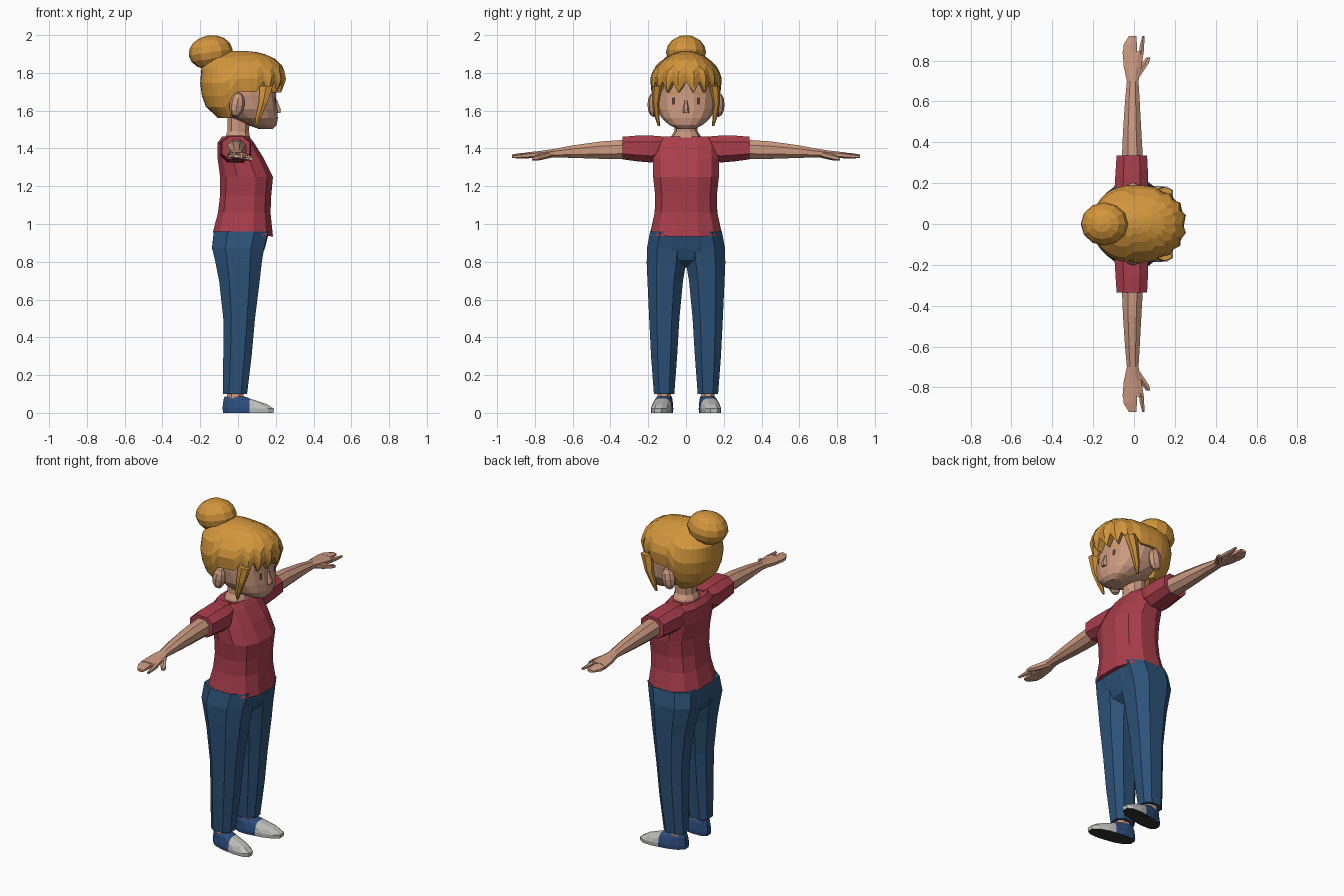
import bpy, bmesh, math
from mathutils import Vector

if "Cube" in bpy.data.objects:
    bpy.data.objects.remove(bpy.data.objects["Cube"])


def material(name, rgb):
    m = bpy.data.materials.new(name)
    m.diffuse_color = (*rgb, 1)
    m.use_nodes = True
    m.node_tree.nodes["Principled BSDF"].inputs["Base Color"].default_value = m.diffuse_color
    return m


SKIN = material("skin", (0.60, 0.32, 0.215))
HAIR = material("golden hair", (0.64, 0.30, 0.045))
SHIRT = material("red shirt", (0.40, 0.048, 0.072))
DENIM = material("blue trousers", (0.025, 0.085, 0.19))
SHOE = material("blue shoe", (0.026, 0.075, 0.21))
TOE = material("grey toe", (0.52, 0.52, 0.51))
SOLE = material("dark sole", (0.03, 0.03, 0.033))
EYE = material("dark brown eye", (0.09, 0.04, 0.025))


def finish(name, bm, mats, mirror=False):
    bmesh.ops.recalc_face_normals(bm, faces=bm.faces)
    me = bpy.data.meshes.new(name)
    bm.to_mesh(me)
    bm.free()
    for m in mats:
        me.materials.append(m)
    ob = bpy.data.objects.new(name, me)
    bpy.context.collection.objects.link(ob)
    if mirror:
        mod = ob.modifiers.new("mirror", 'MIRROR')
        mod.use_axis = (False, True, False)
        mod.use_mirror_merge = False
    return ob


def skin_rings(bm, rings, caps=True):
    vs = [[bm.verts.new(p) for p in r] for r in rings]
    n = len(rings[0])
    for a, b in zip(vs, vs[1:]):
        for i in range(n):
            j = (i + 1) % n
            bm.faces.new((a[i], a[j], b[j], b[i]))
    if caps:
        bm.faces.new(vs[0])
        bm.faces.new(vs[-1])


def section(axis, pos, u0, u1, v0, v1, n, e):
    """Superelliptic ring fitted to a box; u is x, v is y (axis Z) or z (axis Y)."""
    pts = []
    for i in range(n):
        a = 2 * math.pi * (i + 0.5) / n
        c, s = math.cos(a), math.sin(a)
        pts.append((math.copysign(abs(c) ** (2 / e), c), math.copysign(abs(s) ** (2 / e), s)))
    mu, mv = max(p[0] for p in pts), max(p[1] for p in pts)
    out = []
    for p, q in pts:
        u = (u0 + u1) / 2 + p / mu * (u1 - u0) / 2
        v = (v0 + v1) / 2 + q / mv * (v1 - v0) / 2
        out.append(Vector((u, v, pos) if axis == 'Z' else (u, pos, v)))
    return out


def loft(name, axis, rows, mat, n=8, e=2.2, mirror=False):
    bm = bmesh.new()
    skin_rings(bm, [section(axis, *r, n, e) for r in rows])
    return finish(name, bm, [mat], mirror)


def ball(name, loc, radii, mat, mirror=False, seg=10, rings=7, tilt=0.0):
    bm = bmesh.new()
    bmesh.ops.create_uvsphere(bm, u_segments=seg, v_segments=rings, radius=1)
    for v in bm.verts:
        p = Vector((v.co.x * radii[0], v.co.y * radii[1], v.co.z * radii[2]))
        c, s = math.cos(tilt), math.sin(tilt)
        v.co = Vector((p.x * c + p.z * s, p.y, p.z * c - p.x * s)) + Vector(loc)
    return finish(name, bm, [mat], mirror)


# Shoes: toes splayed outward, grey toe cap, dark underside
bm = bmesh.new()
skin_rings(bm, [section('Z', *r, 12, 2.5) for r in (
    (0, -.078, .188, .068, .168), (.022, -.082, .19, .066, .17), (.045, -.08, .155, .07, .166),
    (.07, -.077, .08, .075, .16), (.088, -.07, .03, .082, .152))])
for v in bm.verts:
    v.co.y += 0.16 * v.co.x
bmesh.ops.bisect_plane(bm, geom=bm.verts[:] + bm.edges[:] + bm.faces[:],
                       plane_co=(.06, 0, 0), plane_no=(1, 0, 0))
for f in bm.faces:
    c = f.calc_center_median()
    f.material_index = 2 if c.z < .003 else (1 if c.x > .06 else 0)
finish("shoe", bm, [SHOE, TOE, SOLE], True)

# Ankles and trousers
loft("ankle", 'Z', [(.06, -.058, .028, .08, .152), (.13, -.058, .03, .08, .152)], SKIN, mirror=True)
loft("trouser_leg", 'Z', [
    (.1, -.08, .048, .062, .17), (.3, -.078, .072, .047, .185), (.5, -.078, .09, .035, .195),
    (.7, -.1, .115, .016, .204), (.79, -.118, .125, .0, .208), (.87, -.136, .138, -.01, .207),
    (.96, -.128, .16, -.02, .19)], DENIM, e=2.5, mirror=True)
loft("trouser_seat", 'Z', [
    (.77, -.045, .06, -.05, .05), (.81, -.115, .118, -.14, .14), (.87, -.138, .142, -.195, .195),
    (.96, -.128, .165, -.187, .187)], DENIM, n=12, e=2.6)

# Shirt and sleeves
shirt = loft("shirt", 'Z', [
    (.945, -.133, .185, -.19, .19), (1.06, -.106, .172, -.166, .166), (1.15, -.095, .176, -.163, .163),
    (1.25, -.095, .185, -.174, .174), (1.35, -.108, .135, -.175, .175), (1.43, -.108, .085, -.17, .17),
    (1.462, -.085, .06, -.14, .14), (1.455, -.07, .05, -.08, .08)], SHIRT, n=12, e=2.5)
for v in shirt.data.vertices:
    if v.co.z < 1:
        v.co.z -= 0.07 * (v.co.x - .03)
loft("sleeve", 'Y', [
    (.1, -.08, .055, 1.37, 1.462), (.18, -.095, .07, 1.325, 1.468), (.26, -.09, .068, 1.332, 1.468),
    (.335, -.085, .064, 1.342, 1.462)], SHIRT, e=2.6, mirror=True)

# Arms, fingers and thumbs
loft("arm", 'Y', [
    (.3, -.06, .045, 1.345, 1.447), (.45, -.054, .036, 1.345, 1.437), (.6, -.044, .028, 1.35, 1.416),
    (.7, -.035, .022, 1.353, 1.397), (.77, -.05, .036, 1.35, 1.387), (.845, -.056, .048, 1.348, 1.379)],
    SKIN, mirror=True)
loft("fingers", 'Y', [
    (.83, -.055, .014, 1.348, 1.379), (.88, -.05, .014, 1.346, 1.375), (.92, -.025, .012, 1.35, 1.368)],
    SKIN, n=6, mirror=True)
loft("forefinger", 'Y', [
    (.83, .022, .047, 1.348, 1.378), (.88, .03, .05, 1.348, 1.37), (.92, .04, .052, 1.35, 1.364)],
    SKIN, n=6, mirror=True)
loft("thumb", 'Y', [
    (.71, -.015, .02, 1.352, 1.39), (.76, .015, .054, 1.34, 1.376), (.79, .038, .074, 1.335, 1.365),
    (.815, .06, .08, 1.335, 1.355)], SKIN, n=6, mirror=True)

# Neck, with a wider base filling the neckline
loft("neck", 'Z', [(1.43, -.075, .07, -.09, .09), (1.466, -.066, .062, -.078, .078),
                   (1.49, -.056, .058, -.062, .062), (1.6, -.056, .065, -.062, .062)], SKIN, n=10)

# Head
head = loft("head", 'Z', [
    (1.503, .11, .185, -.045, .045), (1.525, .05, .205, -.09, .09), (1.56, -.03, .211, -.128, .128),
    (1.61, -.12, .207, -.156, .156), (1.68, -.16, .2, -.166, .166), (1.76, -.165, .198, -.166, .166),
    (1.84, -.14, .17, -.135, .135)], SKIN, n=16, e=2.4)
ball("ear", (-.005, .172, 1.632), (.04, .032, .066), SKIN, True, 8, 6, 0.15)
loft("nose", 'Z', [(1.588, .185, .224, -.018, .018), (1.605, .185, .227, -.017, .017),
                   (1.66, .185, .206, -.008, .008)], SKIN, n=6)

# Eyes and brows: thin plates laid on the face
bpy.context.view_layer.update()


def face_plate(name, y, z, w, h, mat):
    bm = bmesh.new()
    vs = []
    for dy, dz in ((-w, -h), (w, -h), (w, h), (-w, h)):
        hit, p, nrm, idx = head.ray_cast(Vector((1, y + dy, z + dz)), Vector((-1, 0, 0)))
        x = p.x if hit else .19
        vs.append(bm.verts.new((x + .003, y + dy, z + dz)))
    bm.faces.new(vs)
    finish(name, bm, [mat], True)


face_plate("eye", .065, 1.652, .008, .019, EYE)
face_plate("eyebrow", .068, 1.693, .024, .004, HAIR)

# Hair cap: one column per angle, with its own lower edge
PROFILE = ((1.55, .04, .09, .115), (1.58, .06, .135, .14), (1.63, .15, .178, .165),
           (1.70, .236, .197, .183), (1.77, .258, .202, .19), (1.83, .243, .193, .168),
           (1.88, .19, .155, .115), (1.908, .12, .09, .06), (1.917, .03, .03, .02))


def radii(z):
    z = min(max(z, PROFILE[0][0]), PROFILE[-1][0])
    for a, b in zip(PROFILE, PROFILE[1:]):
        if z <= b[0]:
            t = (z - a[0]) / (b[0] - a[0])
            return [p + (q - p) * t for p, q in zip(a[1:], b[1:])]


def lower_edge(k):
    k = min(k, 36 - k)              # steps of ten degrees from the front
    if k <= 6:
        return 1.695 if k % 2 else 1.755
    return 1.70 if k <= 9 else (1.60 if k == 10 else 1.56)


def hair_point(k, z, scale=1.0):
    front, back, side = radii(z)
    a = math.radians(k * 10)
    c, s = math.cos(a), math.sin(a)
    if min(k, 36 - k) <= 6 and z < 1.82:
        scale *= 1.0 if k % 2 else 0.965
    x = math.copysign(abs(c) ** .85, c) * (front if c > 0 else back)
    return Vector((x * scale, math.copysign(abs(s) ** .85, s) * side * scale, z))


bm = bmesh.new()
rings = [[hair_point(k, lower_edge(k), .72) for k in range(36)]]
for t in (0, .17, .33, .52, .74, .89, .97, 1):
    rings.append([hair_point(k, lower_edge(k) + (1.917 - lower_edge(k)) * t) for k in range(36)])
skin_rings(bm, rings)
finish("hair_cap", bm, [HAIR])

# Loose side locks and the bun
loft("side_lock", 'Z', [(1.52, .09, .104, .138, .15), (1.57, .094, .125, .14, .167),
                        (1.64, .11, .155, .142, .18), (1.73, .115, .185, .125, .18)], HAIR, n=6, mirror=True)
ball("hair_bun", (-.145, 0, 1.909), (.117, .106, .09), HAIR, seg=12, rings=8, tilt=-0.15)
